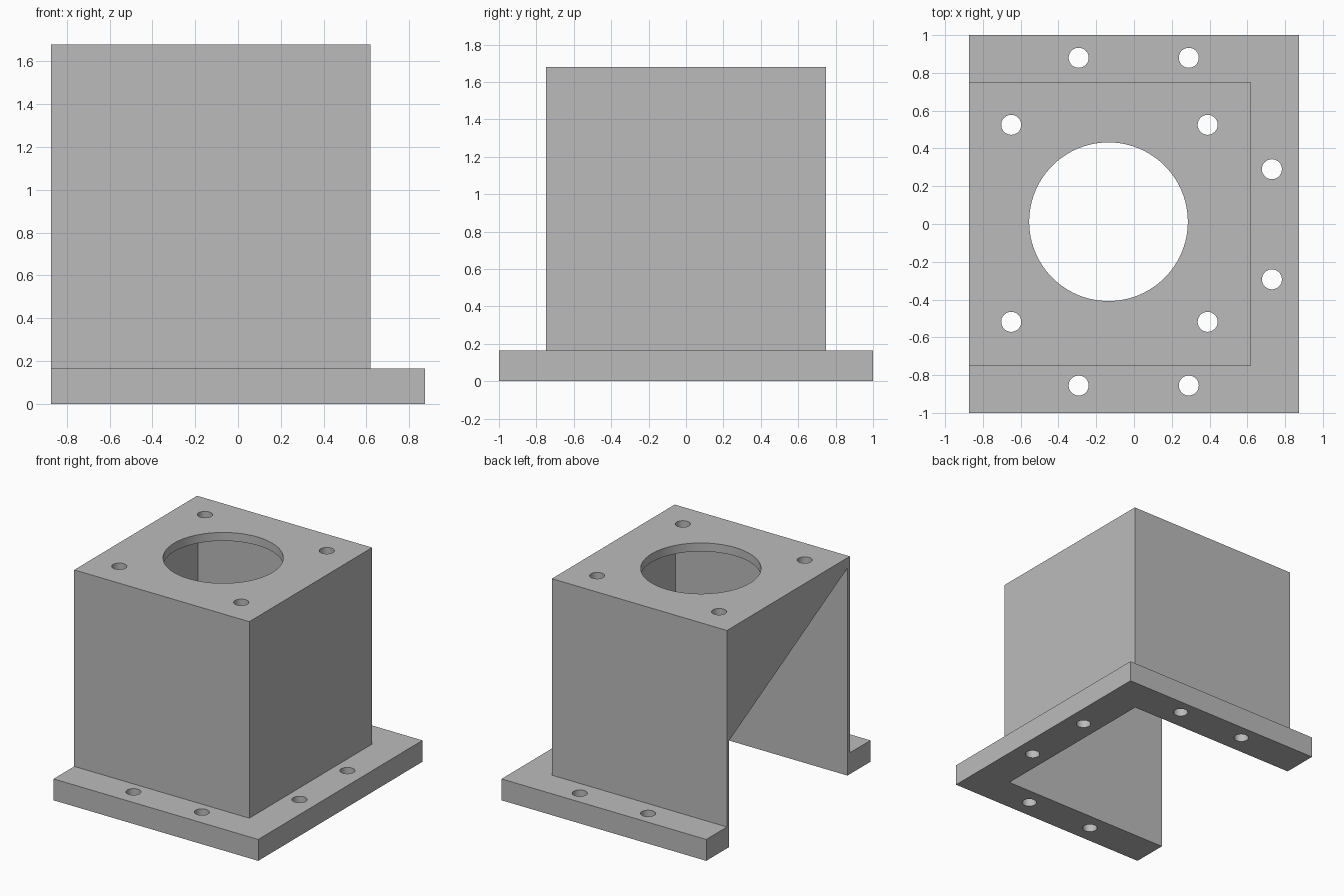
import bpy, bmesh
from mathutils import Vector, Matrix

old = bpy.data.objects.get("Cube")
if old:
    bpy.data.objects.remove(old, do_unlink=True)

# Single grey material
grey = bpy.data.materials.new("plain grey")
grey.use_nodes = True
colour = (0.5, 0.5, 0.5, 1)
grey.diffuse_color = colour
grey.node_tree.nodes["Principled BSDF"].inputs["Base Color"].default_value = colour

LEFT, RIGHT, EDGE = -0.873, 0.873, 1.0
BOX_X, BOX_Y, WALL = 0.62, 0.748, 0.027
FLANGE_TOP, TOP, TOP_THICK = 0.165, 1.68, 0.065
IN_X, IN_Y = BOX_X - WALL, BOX_Y - WALL


def prism(name, points, offset):
    """Extrude a flat outline along an offset."""
    bm = bmesh.new()
    face = bm.faces.new([bm.verts.new(p) for p in points])
    ext = bmesh.ops.extrude_face_region(bm, geom=[face])
    verts = [v for v in ext["geom"] if isinstance(v, bmesh.types.BMVert)]
    bmesh.ops.translate(bm, verts=verts, vec=Vector(offset))
    bmesh.ops.recalc_face_normals(bm, faces=bm.faces)
    return to_object(name, bm)


def to_object(name, bm):
    mesh = bpy.data.meshes.new(name)
    bm.to_mesh(mesh)
    bm.free()
    mesh.materials.append(grey)
    obj = bpy.data.objects.new(name, mesh)
    bpy.context.collection.objects.link(obj)
    return obj


def box(name, x0, x1, y0, y1, z0, z1):
    outline = [(x0, y0, z0), (x1, y0, z0), (x1, y1, z0), (x0, y1, z0)]
    return prism(name, outline, (0, 0, z1 - z0))


def drill(x, y, z, radius, sides=32):
    bm = bmesh.new()
    bmesh.ops.create_cone(bm, cap_ends=True, segments=sides, radius1=radius,
                          radius2=radius, depth=0.5,
                          matrix=Matrix.Translation((x, y, z)))
    return to_object("hole_cutter", bm)


def cut(obj, cutters):
    """Subtract the cutters, then remove them."""
    bpy.ops.object.select_all(action="DESELECT")
    obj.select_set(True)
    bpy.context.view_layer.objects.active = obj
    for cutter in cutters:
        cutter.hide_render = True
        mod = obj.modifiers.new("cut", "BOOLEAN")
        mod.operation, mod.solver, mod.object = "DIFFERENCE", "EXACT", cutter
        bpy.ops.object.modifier_apply(modifier=mod.name)
        bpy.data.objects.remove(cutter, do_unlink=True)
    bpy.ops.object.shade_smooth_by_angle()


# U-shaped mounting flange with six bolt holes
outline = [(LEFT, -EDGE), (RIGHT, -EDGE), (RIGHT, EDGE), (LEFT, EDGE),
           (LEFT, IN_Y), (IN_X, IN_Y), (IN_X, -IN_Y), (LEFT, -IN_Y)]
flange = prism("base_flange", [(x, y, 0) for x, y in outline], (0, 0, FLANGE_TOP))
spots = [(x, y) for x in (-0.293, 0.29) for y in (-0.855, 0.88)]
spots += [(0.73, y) for y in (-0.293, 0.29)]
cut(flange, [drill(x, y, 0.1, 0.053) for x, y in spots])

# Thin-walled housing: hollow inside, with a slanted opening on one side
housing = box("housing", LEFT, BOX_X, -BOX_Y, BOX_Y, FLANGE_TOP, TOP)
cavity = box("cavity_cutter", LEFT + WALL, IN_X, -IN_Y, IN_Y, 0, TOP - TOP_THICK)
gap = [(IN_Y, 0), (IN_Y, 0.82), (-IN_Y, 1.6), (-IN_Y, 0)]
opening = prism("opening_cutter", [(-1, y, z) for y, z in gap], (0.3, 0, 0))
bore = drill(-0.135, 0.012, TOP, 0.42, 96)
bolts = [drill(x, y, TOP, 0.053) for x in (-0.65, 0.39) for y in (-0.518, 0.525)]
cut(housing, [cavity, opening, bore] + bolts)
